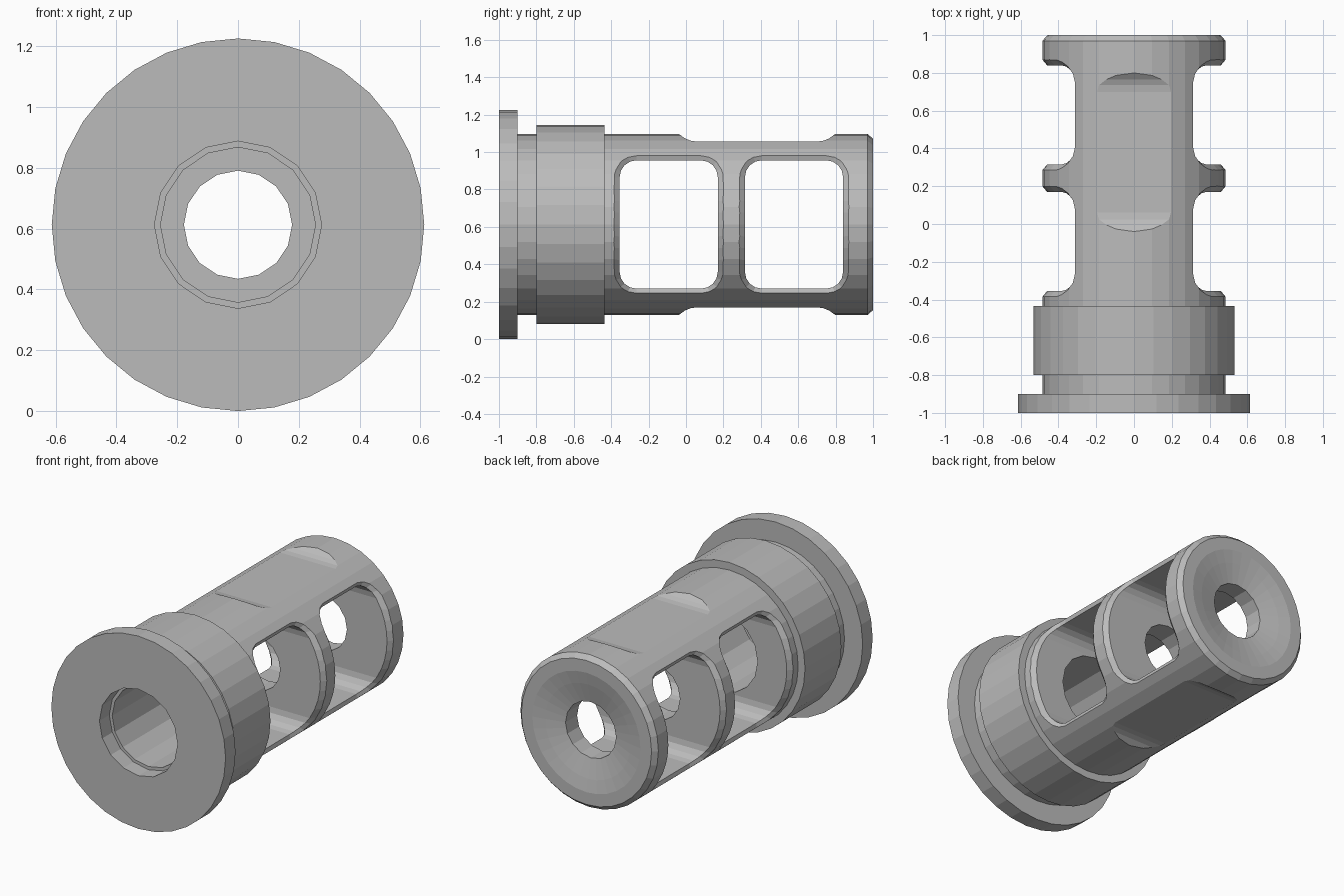
import bpy, bmesh
from math import sin, cos, pi, sqrt
from mathutils import Vector

if "Cube" in bpy.data.objects:
    bpy.data.objects.remove(bpy.data.objects["Cube"])

AXIS_Z = 0.613
BODY_R = 0.485

steel = bpy.data.materials.new("grey_steel")
steel.use_nodes = True
color = (0.5, 0.5, 0.5, 1)
steel.diffuse_color = color
steel.node_tree.nodes["Principled BSDF"].inputs["Base Color"].default_value = color


def loft(name, rings):
    """Closed solid through a list of equal-length rings, capped at both ends."""
    bm = bmesh.new()
    rows = [[bm.verts.new(p) for p in ring] for ring in rings]
    for a, b in zip(rows, rows[1:]):
        for i in range(len(a)):
            j = (i + 1) % len(a)
            bm.faces.new((a[i], a[j], b[j], b[i]))
    bm.faces.new(rows[0][::-1])
    bm.faces.new(rows[-1])
    bmesh.ops.recalc_face_normals(bm, faces=bm.faces[:])
    mesh = bpy.data.meshes.new(name)
    bm.to_mesh(mesh)
    bm.free()
    mesh.materials.append(steel)
    obj = bpy.data.objects.new(name, mesh)
    obj.location.z = AXIS_Z
    bpy.context.collection.objects.link(obj)
    return obj


def turned(name, profile, sides):
    """Turn (radius, y) points around the long axis."""
    return loft(name, [[(r * sin(2 * pi * i / sides), y, r * cos(2 * pi * i / sides))
                        for i in range(sides)] for r, y in profile])


def rounded_outline(y0, y1, h, r):
    """Rounded rectangle in y and z, with split sides that follow the round body."""
    pts = []
    corners = [(y1 - r, h - r), (y0 + r, h - r), (y0 + r, r - h), (y1 - r, r - h)]
    for k, (cy, cz) in enumerate(corners):
        arc = [Vector((cy + r * cos((k + t / 4) * pi / 2), cz + r * sin((k + t / 4) * pi / 2)))
               for t in range(5)]
        pts += arc
        ny, nz = corners[(k + 1) % 4]
        a = (k + 1) * pi / 2
        end = Vector((ny + r * cos(a), nz + r * sin(a)))
        pts += [arc[-1].lerp(end, t / 8) for t in range(1, 8)]
    return pts


def window_cutter(name, y0, y1):
    """Side-to-side opening whose rim flares into a chamfer on the round body."""
    d = 0.03
    inner = rounded_outline(y0, y1, 0.343, 0.09)
    outer = rounded_outline(y0 - d, y1 + d, 0.343 + d * 0.9, 0.09 + d)
    throat, flare = [], []
    for p, q in zip(inner, outer):
        a = Vector((sqrt(0.46 ** 2 - p.y ** 2), p.x, p.y))
        b = Vector((sqrt(BODY_R ** 2 - q.y ** 2), q.x, q.y))
        throat.append(a)
        flare.append(a.lerp(b, 1.4))
    end = [Vector((0.8, v.y, v.z)) for v in flare]
    right = [end, flare, throat]
    left = [[Vector((-v.x, v.y, v.z)) for v in ring] for ring in reversed(right)]
    return loft(name, right + left)


def flat_cutter(name, side):
    """Milled flat with scooped ends, above or below the body."""
    half = [(0.43, 0.495), (0.42, 0.485), (0.385, 0.46), (0.355, 0.448), (0.32, 0.443)]
    mid = 0.38
    prof = [(mid - y, z) for y, z in half] + [(mid + y, z) for y, z in reversed(half)]
    prof += [(mid + 0.43, 0.7), (mid - 0.43, 0.7)]
    return loft(name, [[(x, y, z * side) for y, z in prof] for x in (-0.4, 0.4)])


# Turned body: flange, neck, collar, barrel and dished rear face
body = turned("brake_body", [
    (0.613, -1), (0.613, -0.9), (BODY_R, -0.9), (BODY_R, -0.8),
    (0.533, -0.8), (0.533, -0.435), (BODY_R, -0.435), (BODY_R, 0.97),
    (0.458, 1), (0.38, 1), (0.3, 0.985), (0.15, 0.95)], 32)

# Openings: bores, side windows, top and bottom flats
cutters = [
    turned("through_bore_cutter", [(0.178, -0.3), (0.178, 1.2)], 16),
    turned("front_bore_cutter", [(0.275, -1.2), (0.275, -0.9), (0.255, -0.9), (0.255, -0.2)], 16),
    window_cutter("front_window_cutter", -0.355, 0.17),
    window_cutter("rear_window_cutter", 0.315, 0.84),
    flat_cutter("top_flat_cutter", 1),
    flat_cutter("bottom_flat_cutter", -1),
]
for cutter in cutters:
    cutter.hide_render = True
    cutter.hide_viewport = True
    mod = body.modifiers.new(cutter.name, "BOOLEAN")
    mod.operation = "DIFFERENCE"
    mod.solver = "EXACT"
    mod.object = cutter
